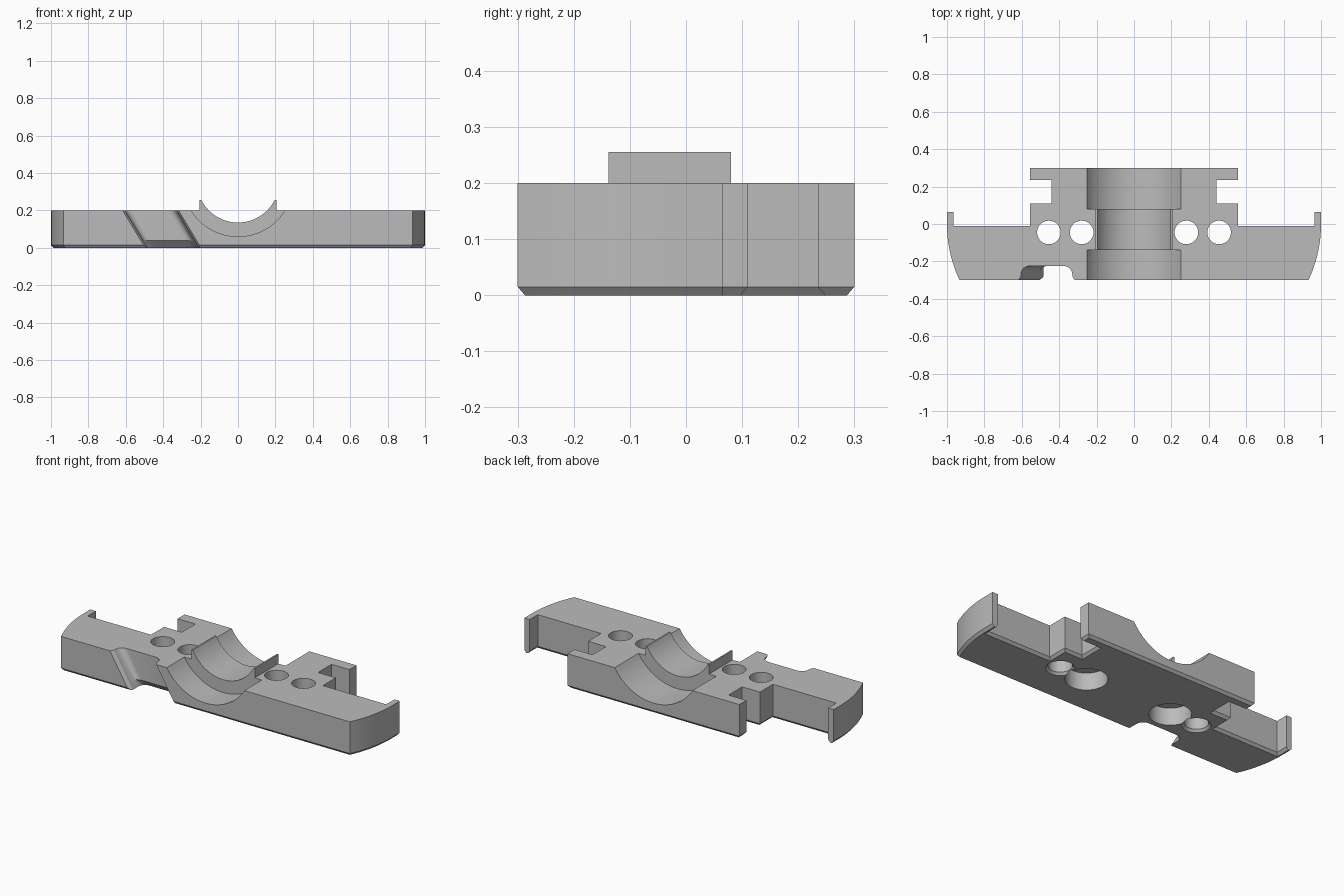
import bpy
import bmesh
from math import sin, cos, pi, sqrt, radians
from mathutils import Matrix, Vector

if "Cube" in bpy.data.objects:
    bpy.data.objects.remove(bpy.data.objects["Cube"], do_unlink=True)

grey = bpy.data.materials.new("plain_grey")
grey.use_nodes = True
grey.diffuse_color = (0.5, 0.5, 0.5, 1)
grey.node_tree.nodes["Principled BSDF"].inputs["Base Color"].default_value = (0.5, 0.5, 0.5, 1)


def loft(name, sections, matrix=Matrix()):
    """Closed solid through sections of (outline, z), all with equal point counts."""
    bm = bmesh.new()
    rings = [[bm.verts.new((x, y, z)) for x, y in pts] for pts, z in sections]
    for low, high in zip(rings, rings[1:]):
        for i in range(len(low)):
            j = (i + 1) % len(low)
            bm.faces.new((low[i], low[j], high[j], high[i]))
    bm.faces.new(rings[0][::-1])
    bm.faces.new(rings[-1])
    bmesh.ops.recalc_face_normals(bm, faces=bm.faces)
    bm.transform(matrix)
    mesh = bpy.data.meshes.new(name)
    bm.to_mesh(mesh)
    bm.free()
    mesh.materials.append(grey)
    obj = bpy.data.objects.new(name, mesh)
    bpy.context.collection.objects.link(obj)
    return obj


def circle(r, cx=0, cy=0, n=64):
    return [(cx + r * cos(2 * pi * i / n), cy + r * sin(2 * pi * i / n)) for i in range(n)]


def inset(pts, d):
    """Mitred inward offset of a counter-clockwise outline."""
    out = []
    for i, p in enumerate(pts):
        p = Vector(p)
        a = (p - Vector(pts[i - 1])).normalized()
        b = (Vector(pts[(i + 1) % len(pts)]) - p).normalized()
        na, nb = Vector((-a.y, a.x)), Vector((-b.y, b.x))
        out.append(tuple(p + (na + nb) * d / (1 + na.dot(nb))))
    return out


def combine(target, tool, operation):
    mod = target.modifiers.new(tool.name, 'BOOLEAN')
    mod.operation = operation
    mod.solver = 'EXACT'
    mod.object = tool
    bpy.context.view_layer.objects.active = target
    bpy.ops.object.modifier_apply(modifier=mod.name)
    bpy.data.objects.remove(tool, do_unlink=True)


# Plate outline: right half from front to back, then mirrored
END_R, TAB_Y = 0.705, 0.065
ys = [-0.3 + 0.3 * i / 12 for i in range(13)]
half = [(1 - END_R + sqrt(END_R ** 2 - y * y), y) for y in ys]
half += [(1, TAB_Y), (0.965, TAB_Y), (0.965, -0.01), (0.555, -0.01), (0.555, 0.11),
         (0.44, 0.11), (0.44, 0.235), (0.555, 0.235), (0.555, 0.3)]
outline = half + [(-x, y) for x, y in reversed(half)]

# Bottom chamfer runs round the outline except on the tab ends
foot = [(x, TAB_Y if p[1] == TAB_Y else y) for (x, y), p in zip(inset(outline, 0.013), outline)]
body = loft("clamp_plate", [(foot, 0), (outline, 0.015), (outline, 0.2)])

# Raised saddle in the middle
FRONT, BACK, SIDE = -0.138, 0.08, 0.205
saddle = [(-SIDE, FRONT), (SIDE, FRONT), (SIDE, BACK), (-SIDE, BACK)]
combine(body, loft("saddle", [(saddle, 0.1), (saddle, 0.255)]), 'UNION')

# Half-round channel, wider at both ends
AXIS_Z = 0.355
lay_down = Matrix.Rotation(radians(90), 4, 'X')
for name, r, y0, y1 in (("channel", 0.22, -0.5, 0.5),
                        ("front_channel", 0.295, -0.5, FRONT),
                        ("back_channel", 0.295, BACK, 0.5)):
    ring = circle(r, 0, AXIS_Z, 128)
    combine(body, loft(name, [(ring, -y1), (ring, -y0)], lay_down), 'DIFFERENCE')

# Bolt holes: counterbored inner pair, countersunk outer pair
HOLE_Y, HOLE_R = -0.045, 0.063
for side in (-1, 1):
    for x, profile in ((0.28, ((0.11, -0.1), (0.11, 0.1), (HOLE_R, 0.1), (HOLE_R, 0.3))),
                       (0.455, ((0.075, -0.1), (0.075, 0), (HOLE_R, 0.014), (HOLE_R, 0.3)))):
        rings = [(circle(r, side * x, HOLE_Y), z) for r, z in profile]
        combine(body, loft("bolt_hole", rings), 'DIFFERENCE')


# Slanted slot in the front edge, rounded inside and relieved at the bottom
def slot_section(z, back):
    left, right, r, flare = -0.485 - 0.6 * z, -0.21 - 0.6 * z, 0.045, 0.012
    pts = [(left - flare, -0.4), (right + flare, -0.4), (right + flare, -0.3), (right, -0.28)]
    turns = [pi / 2 * i / 8 for i in range(9)]
    pts += [(right - r + r * cos(t), back - r + r * sin(t)) for t in turns]
    pts += [(left + r - r * sin(t), back - r + r * cos(t)) for t in turns]
    return pts + [(left, -0.28), (left - flare, -0.3)], z


slot = loft("slot", [slot_section(-0.02, -0.165), slot_section(0.04, -0.225),
                     slot_section(0.3, -0.225)])
combine(body, slot, 'DIFFERENCE')

# Smooth curved walls, crisp edges
bpy.ops.object.select_all(action='DESELECT')
body.select_set(True)
bpy.context.view_layer.objects.active = body
bpy.ops.object.shade_smooth_by_angle(angle=radians(25))
